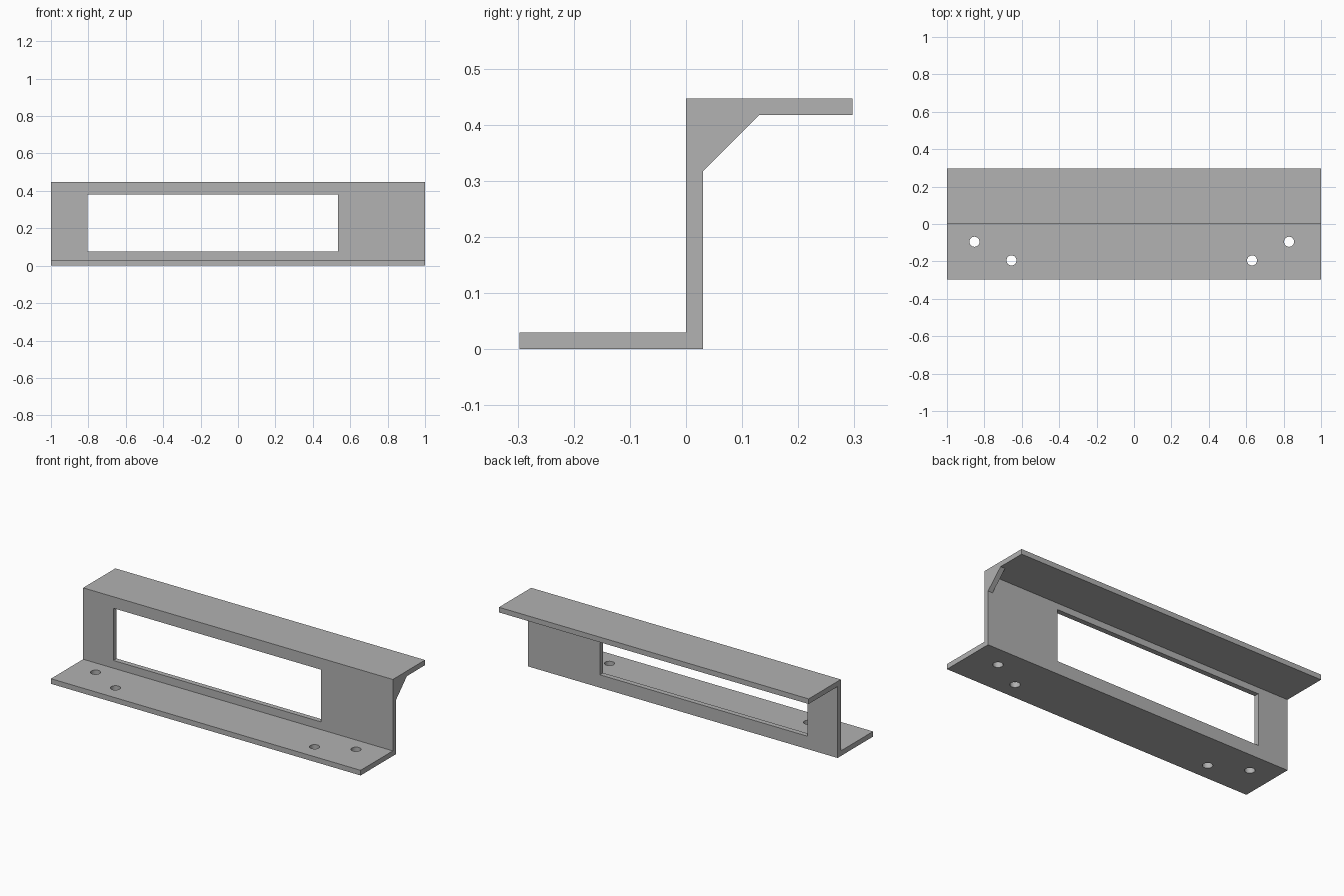
import bpy
import bmesh
from mathutils import Matrix

cube = bpy.data.objects.get("Cube")
if cube:
    bpy.data.objects.remove(cube, do_unlink=True)

HALF_LENGTH, DEPTH, HEIGHT, SHEET = 1.0, 0.297, 0.447, 0.03

grey = bpy.data.materials.new("plain_grey")
grey.use_nodes = True
grey.diffuse_color = (0.445, 0.445, 0.445, 1)
grey.node_tree.nodes["Principled BSDF"].inputs["Base Color"].default_value = grey.diffuse_color


def make_object(name, bm):
    bmesh.ops.recalc_face_normals(bm, faces=bm.faces)
    mesh = bpy.data.meshes.new(name)
    bm.to_mesh(mesh)
    bm.free()
    mesh.materials.append(grey)
    obj = bpy.data.objects.new(name, mesh)
    bpy.context.collection.objects.link(obj)
    return obj


def extrude_profile(name, profile, x0, x1):
    """Sweep a closed (y, z) outline along x."""
    bm = bmesh.new()
    face = bm.faces.new([bm.verts.new((x0, y, z)) for y, z in profile])
    result = bmesh.ops.extrude_face_region(bm, geom=[face])
    moved = [v for v in result["geom"] if isinstance(v, bmesh.types.BMVert)]
    bmesh.ops.translate(bm, verts=moved, vec=(x1 - x0, 0, 0))
    return make_object(name, bm)


def cut(target, cutter):
    mod = target.modifiers.new("cut", "BOOLEAN")
    mod.operation = "DIFFERENCE"
    mod.solver = "EXACT"
    mod.object = cutter
    bpy.context.view_layer.objects.active = target
    bpy.ops.object.modifier_apply(modifier=mod.name)
    bpy.data.objects.remove(cutter, do_unlink=True)


# Z-shaped bracket: front foot, upright web and rear top flange
bracket = extrude_profile("bracket", [
    (-DEPTH, 0), (SHEET, 0), (SHEET, HEIGHT - SHEET), (DEPTH, HEIGHT - SHEET),
    (DEPTH, HEIGHT), (0, HEIGHT), (0, SHEET), (-DEPTH, SHEET)],
    -HALF_LENGTH, HALF_LENGTH)

# Offset window through the web
window = extrude_profile("window_cutter", [
    (-0.1, 0.075), (0.1, 0.075), (0.1, 0.38), (-0.1, 0.38)], -0.805, 0.535)
cut(bracket, window)

# Screw holes through the foot
for x, y in [(-0.853, -0.095), (-0.655, -0.195), (0.631, -0.195), (0.829, -0.095)]:
    bm = bmesh.new()
    bmesh.ops.create_cone(bm, cap_ends=True, segments=32, radius1=0.027,
                          radius2=0.027, depth=0.1,
                          matrix=Matrix.Translation((x, y, SHEET / 2)))
    cut(bracket, make_object("hole_cutter", bm))

# Thin triangular gusset under the flange at the left end
under = HEIGHT - SHEET
gusset = extrude_profile("gusset", [
    (SHEET, under), (SHEET, under - 0.1), (SHEET + 0.1, under)],
    HALF_LENGTH - SHEET, HALF_LENGTH)

# Smooth hole walls, sharp edges elsewhere
bpy.ops.object.select_all(action="DESELECT")
bracket.select_set(True)
bpy.context.view_layer.objects.active = bracket
bpy.ops.object.shade_smooth_by_angle()
